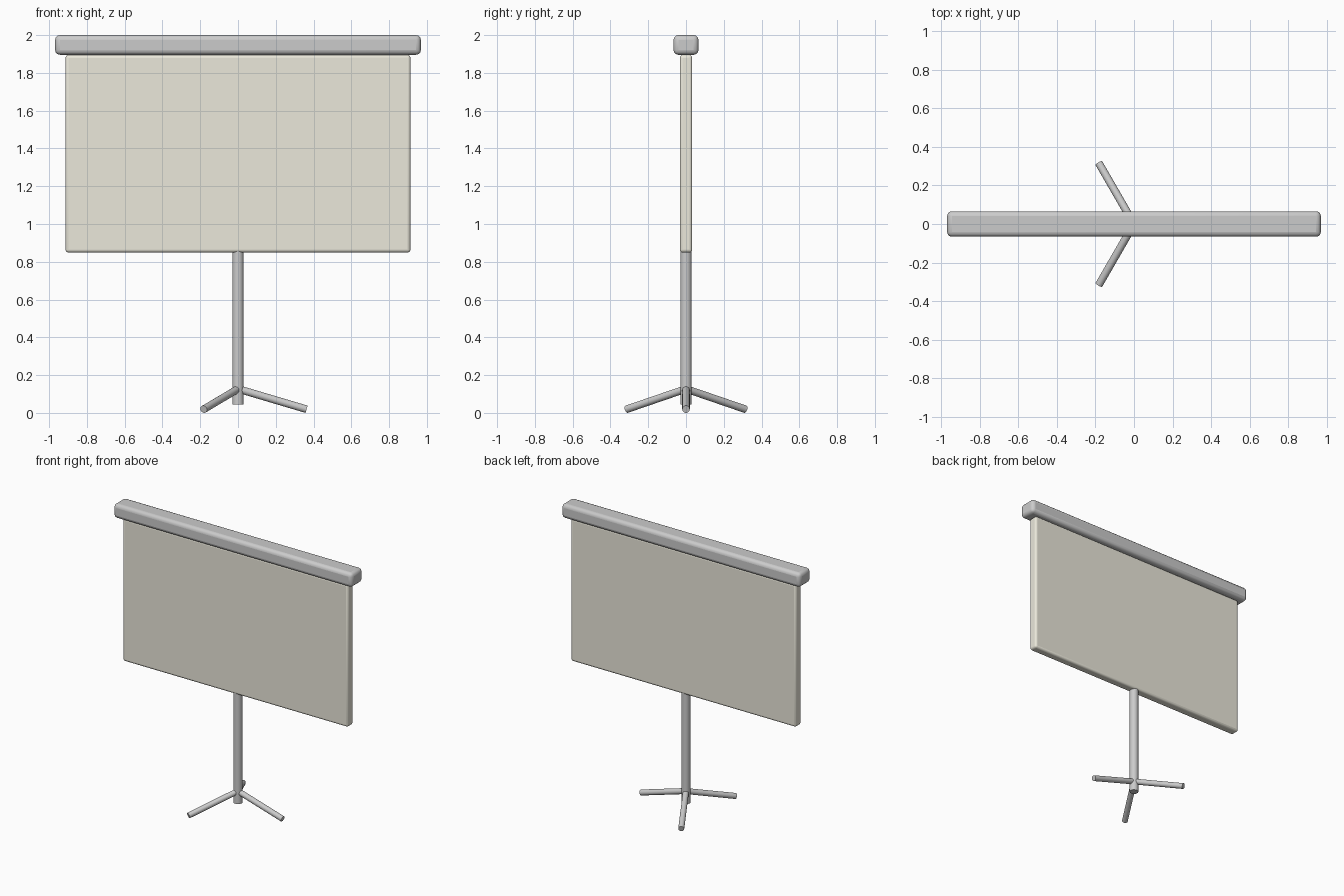
import bpy
from math import radians, cos, sin
from mathutils import Vector

if "Cube" in bpy.data.objects:
    bpy.data.objects.remove(bpy.data.objects["Cube"])


def finish(obj, name, material=None):
    obj.name = name
    if material:
        obj.data.materials.append(material)
    bpy.ops.object.shade_smooth_by_angle(angle=radians(35))
    return obj


def rounded_box(name, size, z, bevel, material=None):
    bpy.ops.mesh.primitive_cube_add(size=1, location=(0, 0, z))
    obj = bpy.context.object
    obj.scale = size
    bpy.ops.object.transform_apply(location=False, rotation=False, scale=True)
    mod = obj.modifiers.new("rounded_edges", "BEVEL")
    mod.width = bevel
    mod.segments = 3
    return finish(obj, name, material)


def tube(name, start, end, radius):
    start, end = Vector(start), Vector(end)
    axis = end - start
    bpy.ops.mesh.primitive_cylinder_add(
        vertices=24, radius=radius, depth=axis.length, location=(start + end) / 2,
        rotation=axis.to_track_quat("Z", "Y").to_euler())
    return finish(bpy.context.object, name)


cream = bpy.data.materials.new("cream_fabric")
cream.diffuse_color = (0.83, 0.81, 0.71, 1)
cream.use_nodes = True
cream.node_tree.nodes["Principled BSDF"].inputs["Base Color"].default_value = cream.diffuse_color

# Roller case and the screen hanging from it
rounded_box("roller_case", (1.936, 0.132, 0.104), 1.948, 0.025)
rounded_box("projection_screen", (1.826, 0.066, 1.046), 1.372, 0.015, cream)

# Central pole
tube("pole", (0, 0, 0.045), (0, 0, 1.3), 0.03)

# Three splayed tripod legs
for i in range(3):
    a = radians(120 * i)
    tube(f"leg_{i + 1}", (0, 0, 0.127),
         (0.363 * cos(a), 0.363 * sin(a), 0.0192), 0.02)
